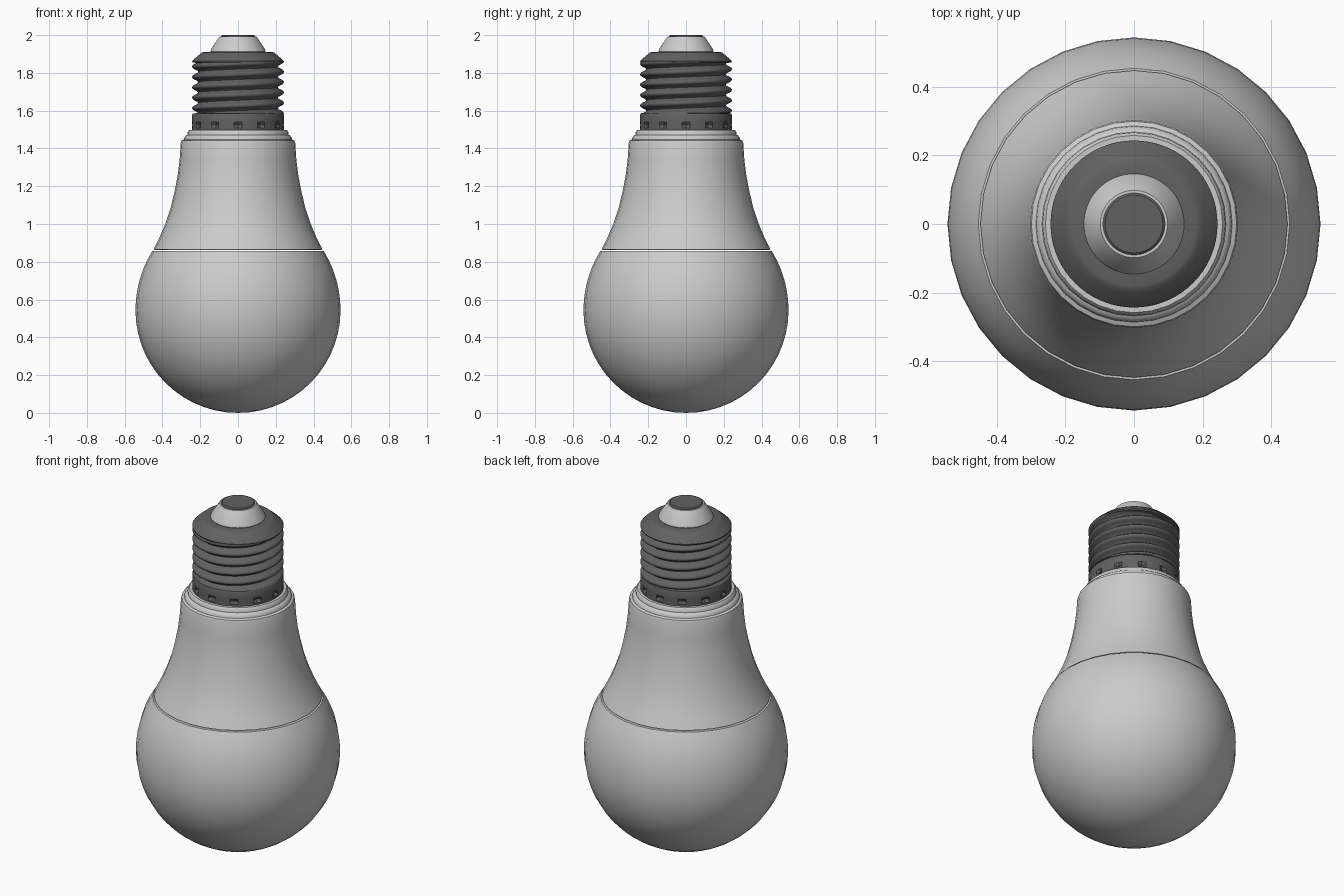
import bpy
import bmesh
import math

if "Cube" in bpy.data.objects:
    bpy.data.objects.remove(bpy.data.objects["Cube"])

DARK = bpy.data.materials.new("dark_metal")
DARK.diffuse_color = (0.12, 0.12, 0.12, 1)
DARK.use_nodes = True
DARK.node_tree.nodes["Principled BSDF"].inputs["Base Color"].default_value = DARK.diffuse_color


def finish(name, verts, faces, mat=None, angle=35):
    """Make a clean, smooth-shaded object from raw geometry."""
    me = bpy.data.meshes.new(name)
    me.from_pydata(verts, [], faces)
    bm = bmesh.new()
    bm.from_mesh(me)
    bmesh.ops.remove_doubles(bm, verts=bm.verts, dist=1e-5)
    bmesh.ops.recalc_face_normals(bm, faces=bm.faces)
    bm.to_mesh(me)
    bm.free()
    ob = bpy.data.objects.new(name, me)
    bpy.context.collection.objects.link(ob)
    if mat:
        me.materials.append(mat)
    bpy.ops.object.select_all(action='DESELECT')
    bpy.context.view_layer.objects.active = ob
    ob.select_set(True)
    bpy.ops.object.shade_smooth_by_angle(angle=math.radians(angle))
    return ob


def lathe(name, profile, seg, mat=None, dent=None):
    """Spin (radius, z) points about z; dent(row, i) changes the radius."""
    verts, faces = [], []
    for row, (r, z) in enumerate(profile):
        for i in range(seg):
            a = 2 * math.pi * i / seg
            rr = r - (dent(row, i) if dent else 0)
            verts.append((rr * math.cos(a), rr * math.sin(a), z))
    for k in range(len(profile) - 1):
        for i in range(seg):
            j = (i + 1) % seg
            faces.append((k * seg + i, k * seg + j, (k + 1) * seg + j, (k + 1) * seg + i))
    return finish(name, verts, faces, mat)


# Globe: round below the equator, slightly stretched up to the seam
R = 0.543
low = [(R * math.sin(t), R - R * math.cos(t))
       for t in (math.pi / 2 * i / 14 for i in range(15))]
t_top = math.asin(0.315 / 0.572)
high = [(R * math.cos(t), R + 0.572 * math.sin(t))
        for t in (t_top * i / 6 for i in range(1, 7))]
lathe("globe", low + high + [(0.435, 0.858)], 32)

# Housing: flared neck with a stepped rim around the cap
housing = [(0.435, 0.862), (0.447, 0.865), (0.415, 0.93), (0.385, 1.0), (0.358, 1.08),
           (0.336, 1.17), (0.319, 1.26), (0.309, 1.34), (0.303, 1.43), (0.299, 1.441),
           (0.286, 1.447), (0.284, 1.458), (0.276, 1.468), (0.268, 1.472),
           (0.266, 1.488), (0.258, 1.497), (0.235, 1.497)]
lathe("housing", housing, 32)

# Collar: crimped with twelve small dents
collar = [(0.236, 1.495), (0.243, 1.498), (0.243, 1.508), (0.243, 1.524), (0.243, 1.54),
          (0.243, 1.578), (0.24, 1.584), (0.212, 1.588)]
lathe("collar", collar, 72, DARK,
      lambda row, i: 0.02 if row == 3 and i % 6 == 0 else 0)

# Screw thread: sheared grid so the ridges follow the helix
SEG, PITCH, Z0, Z1 = 64, 0.055, 1.586, 1.86
ridge = [0.243, 0.241, 0.231, 0.216, 0.211, 0.216, 0.231, 0.241]
N = len(ridge)
rows = N * 7
verts, faces = [], []
for k in range(rows):
    for i in range(SEG + 1):
        a = 2 * math.pi * i / SEG
        z = Z0 + PITCH * (k / N + i / SEG - 1)
        verts.append((ridge[k % N] * math.cos(a), ridge[k % N] * math.sin(a),
                      min(max(z, Z0), Z1)))
W = SEG + 1
for k in range(rows - 1):
    for i in range(SEG):
        quad = (k * W + i, k * W + i + 1, (k + 1) * W + i + 1, (k + 1) * W + i)
        zs = [verts[q][2] for q in quad]
        if max(zs) - min(zs) > 1e-6:
            faces.append(quad)
finish("screw_thread", verts, faces, DARK, 45)

# Shoulder closing the top of the cap
lathe("cap_shoulder", [(0.212, 1.852), (0.241, 1.855), (0.243, 1.862), (0.234, 1.872),
                       (0.205, 1.896), (0.192, 1.907), (0.18, 1.911), (0.13, 1.911)], 64, DARK)

# Insulator cone and its metal contact
lathe("insulator", [(0.143, 1.908), (0.146, 1.914), (0.142, 1.926), (0.104, 1.984),
                    (0.098, 1.992), (0.086, 1.992)], 64)
lathe("contact", [(0.09, 1.988), (0.09, 1.995), (0.084, 2.0), (0.0, 2.0)], 64, DARK)
